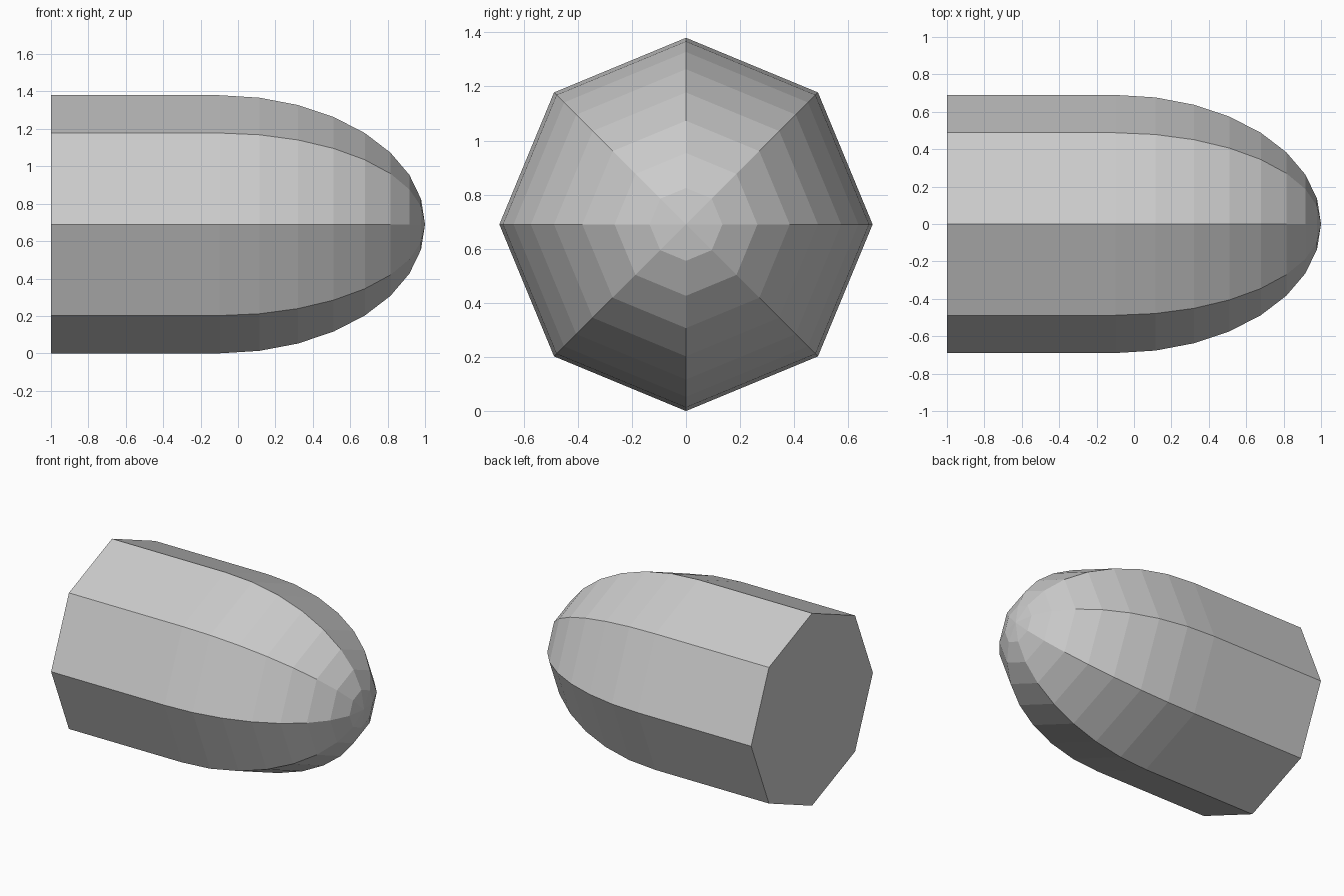
import bpy, bmesh
from math import sin, cos, pi

if "Cube" in bpy.data.objects:
    bpy.data.objects.remove(bpy.data.objects["Cube"])

SIDES, STEPS = 8, 8
RADIUS = 0.69
SHOULDER, NOSE = -0.10, 1.10   # start and length of the elliptical nose

# Profile along x: straight body, then quarter ellipse
profile = [(-1.0, RADIUS)]
for i in range(STEPS):
    t = i / STEPS * pi / 2
    profile.append((SHOULDER + NOSE * sin(t), RADIUS * cos(t)))

bm = bmesh.new()
rings = []
for x, r in profile:
    rings.append([bm.verts.new((x, r * cos(2 * pi * k / SIDES),
                                RADIUS + r * sin(2 * pi * k / SIDES)))
                  for k in range(SIDES)])

# Side faces
for a, b in zip(rings, rings[1:]):
    for k in range(SIDES):
        n = (k + 1) % SIDES
        bm.faces.new((a[k], a[n], b[n], b[k]))

# Flat base and nose tip
bm.faces.new(rings[0])
tip = bm.verts.new((SHOULDER + NOSE, 0, RADIUS))
for k in range(SIDES):
    bm.faces.new((rings[-1][k], rings[-1][(k + 1) % SIDES], tip))

bmesh.ops.recalc_face_normals(bm, faces=bm.faces[:])
mesh = bpy.data.meshes.new("bullet_body")
bm.to_mesh(mesh)
bm.free()
bpy.context.collection.objects.link(bpy.data.objects.new("bullet_body", mesh))
